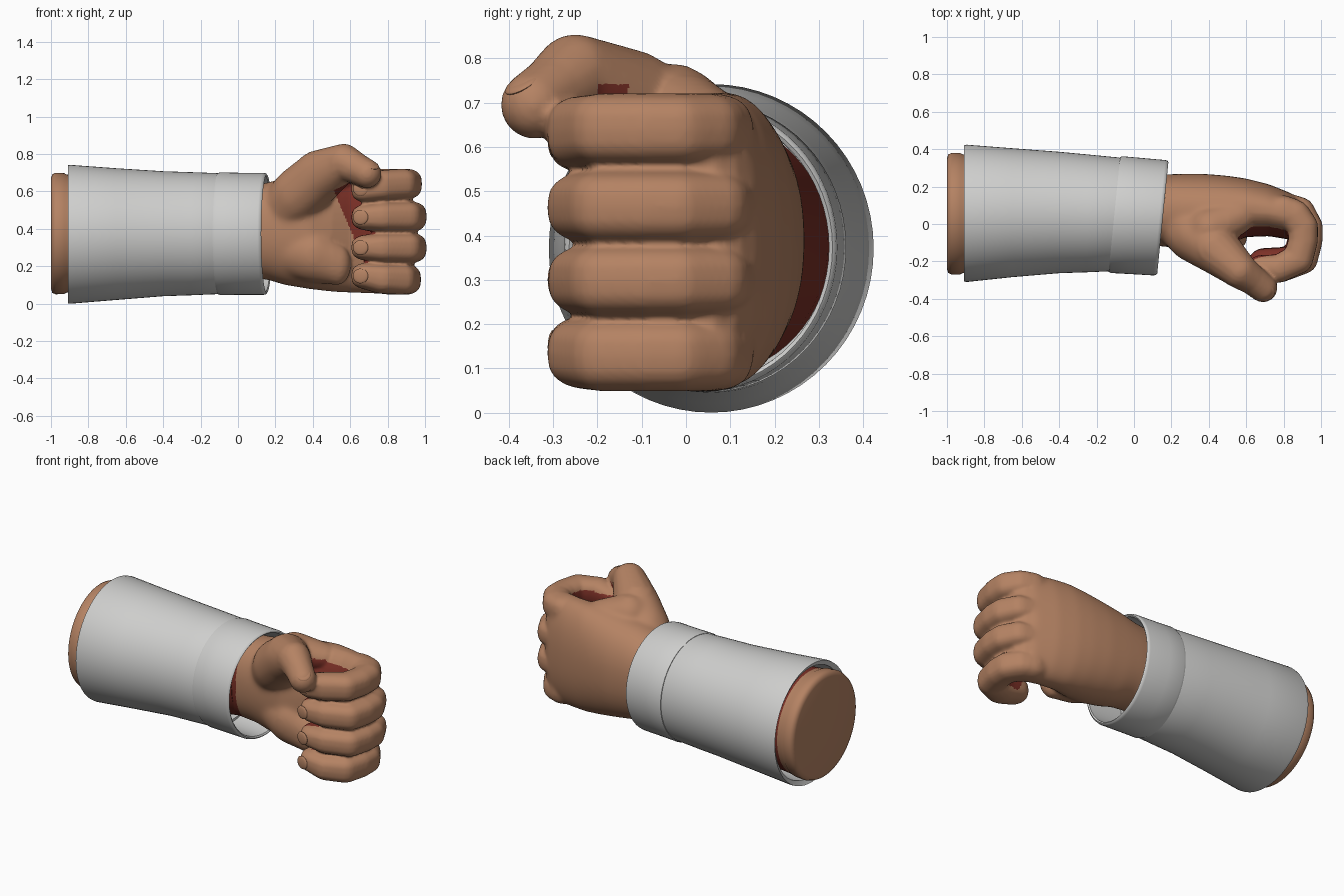
import bpy, bmesh, math
from mathutils import Vector, Matrix

if "Cube" in bpy.data.objects:
    bpy.data.objects.remove(bpy.data.objects["Cube"])


def material(name, rgb):
    m = bpy.data.materials.new(name)
    m.diffuse_color = (*rgb, 1)
    m.use_nodes = True
    m.node_tree.nodes["Principled BSDF"].inputs["Base Color"].default_value = m.diffuse_color
    return m


SKIN = material("skin", (0.46, 0.225, 0.125))
CLOTH = material("light grey cloth", (0.62, 0.62, 0.61))
RED = material("dark red inside", (0.20, 0.03, 0.02))


def make_object(name, bm, mats):
    me = bpy.data.meshes.new(name)
    bmesh.ops.recalc_face_normals(bm, faces=bm.faces)
    bm.to_mesh(me)
    bm.free()
    ob = bpy.data.objects.new(name, me)
    bpy.context.collection.objects.link(ob)
    for m in mats:
        me.materials.append(m)
    bpy.ops.object.select_all(action='DESELECT')
    ob.select_set(True)
    bpy.context.view_layer.objects.active = ob
    bpy.ops.object.shade_smooth_by_angle(angle=math.radians(50))
    return ob


def loft(bm, sections, n=64, power=2.0, tilt=0.0, closed=False):
    """Rings along x; each section is (x, ymin, ymax, zmin, zmax[, tilt])."""
    rings = []
    for s in sections:
        x, y0, y1, z0, z1 = s[:5]
        k = s[5] if len(s) > 5 else tilt
        ring = []
        for i in range(n):
            a = 2 * math.pi * i / n
            c, d = math.cos(a), math.sin(a)
            u = math.copysign(abs(c) ** (2 / power), c) * (y1 - y0) / 2
            v = math.copysign(abs(d) ** (2 / power), d) * (z1 - z0) / 2
            ring.append(bm.verts.new((x + k * u, (y0 + y1) / 2 + u, (z0 + z1) / 2 + v)))
        rings.append(ring)
    pairs = list(zip(rings, rings[1:]))
    if closed:
        pairs.append((rings[-1], rings[0]))
    else:
        bm.faces.new(rings[0])
        bm.faces.new(rings[-1])
    for a, b in pairs:
        for i in range(n):
            j = (i + 1) % n
            bm.faces.new((a[i], a[j], b[j], b[i]))


def limb(bm, pts, squared=1.0):
    """Chain of capsules; each point is (x, y, z, radius, z half height)."""
    for p, q in zip(pts, pts[1:]):
        hull = bmesh.new()
        for x, y, z, r, h in (p, q):
            for j in range(11):
                lat = math.pi * (j / 10 - 0.5) * 0.98
                s, c = math.sin(lat), math.cos(lat)
                for i in range(20):
                    a = 2 * math.pi * i / 20
                    hull.verts.new((x + r * c * math.cos(a), y + r * c * math.sin(a),
                                    z + h * math.copysign(abs(s) ** squared, s)))
        bmesh.ops.convex_hull(hull, input=hull.verts[:])
        copy = {v: bm.verts.new(v.co) for v in hull.verts if v.link_faces}
        for f in hull.faces:
            bm.faces.new([copy[v] for v in f.verts])
        hull.free()


# Forearm core inside the sleeve, red where hidden
bm = bmesh.new()
loft(bm, [(-1.0, -0.24, 0.35, 0.08, 0.67), (-0.993, -0.262, 0.372, 0.058, 0.692),
          (-0.975, -0.27, 0.38, 0.05, 0.70), (-0.93, -0.27, 0.38, 0.052, 0.698),
          (-0.915, -0.262, 0.372, 0.06, 0.69), (-0.89, -0.26, 0.37, 0.062, 0.688),
          (-0.8, -0.25, 0.36, 0.07, 0.68),
          (-0.4, -0.2, 0.32, 0.1, 0.65), (0.03, -0.11, 0.25, 0.14, 0.63)])
arm = make_object("forearm", bm, [SKIN, RED])
for f in arm.data.polygons:
    f.material_index = 1 if f.center.x > -0.89 else 0

# Sleeve: outer wall, then back along the inner wall
bm = bmesh.new()
loft(bm, [(-0.905, -0.298, 0.413, 0.008, 0.733), (-0.91, -0.306, 0.42, 0.001, 0.74),
          (-0.895, -0.31, 0.424, 0.0, 0.742), (-0.65, -0.284, 0.405, 0.02, 0.724),
          (-0.4, -0.263, 0.386, 0.04, 0.708), (-0.25, -0.258, 0.372, 0.045, 0.703),
          (-0.11, -0.253, 0.356, 0.051, 0.698, 0.08), (-0.08, -0.245, 0.35, 0.06, 0.69, 0.08),
          (-0.08, -0.22, 0.325, 0.085, 0.665, 0.08), (-0.4, -0.235, 0.36, 0.065, 0.68),
          (-0.895, -0.28, 0.396, 0.03, 0.712)], closed=True)
make_object("sleeve", bm, [CLOTH])

# Cuff band with rounded rim
bm = bmesh.new()
loft(bm, [(-0.105, -0.25, 0.35, 0.058, 0.69), (-0.105, -0.256, 0.358, 0.05, 0.699),
          (-0.092, -0.262, 0.362, 0.046, 0.702), (0.0, -0.267, 0.354, 0.047, 0.70),
          (0.135, -0.275, 0.342, 0.047, 0.70), (0.148, -0.272, 0.339, 0.05, 0.697),
          (0.154, -0.264, 0.331, 0.058, 0.689), (0.148, -0.256, 0.323, 0.066, 0.681),
          (0.0, -0.245, 0.325, 0.07, 0.675), (-0.105, -0.24, 0.33, 0.07, 0.675)],
     tilt=0.1, closed=True)
make_object("cuff", bm, [CLOTH])

# Hand: palm, thumb and curled fingers merged into one smooth skin
bm = bmesh.new()
loft(bm, [(-0.02, -0.10, 0.25, 0.14, 0.63), (0.15, -0.12, 0.265, 0.13, 0.645),
          (0.25, -0.13, 0.268, 0.10, 0.675), (0.38, -0.14, 0.268, 0.078, 0.70),
          (0.5, -0.11, 0.258, 0.064, 0.717), (0.6, -0.07, 0.243, 0.058, 0.724),
          (0.72, -0.065, 0.213, 0.054, 0.724), (0.84, -0.085, 0.165, 0.052, 0.72),
          (0.89, -0.065, 0.125, 0.055, 0.715), (0.92, -0.035, 0.075, 0.075, 0.695)],
     n=48, power=2.2)
# heel of the hand below the thumb
limb(bm, [(0.25, 0.02, 0.29, 0.13, 0.14), (0.40, -0.04, 0.26, 0.13, 0.15),
          (0.53, -0.07, 0.21, 0.075, 0.11)])
# thumb
limb(bm, [(0.22, 0.04, 0.46, 0.14, 0.15), (0.32, -0.06, 0.58, 0.145, 0.15),
          (0.43, -0.13, 0.675, 0.135, 0.145), (0.565, -0.25, 0.755, 0.096, 0.1),
          (0.63, -0.295, 0.725, 0.082, 0.084), (0.69, -0.342, 0.695, 0.077, 0.077)])
# web from thumb to index knuckle
limb(bm, [(0.41, -0.03, 0.67, 0.12, 0.118), (0.56, 0.04, 0.66, 0.09, 0.075)])
# fingers: z at knuckle, z at tip, x shift, half width, knuckle drop, tip y, tip radius
FINGERS = [(0.64, 0.615, -0.01, 0.081, 0.015, -0.238, 0.072),
           (0.465, 0.462, 0.015, 0.080, 0, -0.22, 0.09),
           (0.298, 0.300, 0.015, 0.079, 0, -0.218, 0.09),
           (0.129, 0.148, -0.015, 0.081, 0.015, -0.22, 0.09)]
for z, zt, dx, h, drop, ty, tr in FINGERS:
    limb(bm, [(0.80, 0.085 - drop, z, 0.085, h), (0.868 + dx, 0.058 - drop, z, 0.087, h),
              (0.913 + dx, -0.015, z, 0.081, h), (0.914 + dx, -0.09, z, 0.079, h),
              (0.888 + dx, -0.187, z, 0.08, h),
              (0.775, ty, z * 0.75 + zt * 0.25, tr + 0.004, h),
              (0.605 + tr, ty, zt, tr, h * 0.88)], squared=0.7)
hand = make_object("hand", bm, [SKIN, RED])
rm = hand.modifiers.new("merge", 'REMESH')
rm.mode = 'VOXEL'
rm.voxel_size = 0.009
bpy.ops.object.modifier_apply(modifier="merge")
# soften everything a little, the wrist and back of the hand a lot
group = hand.vertex_groups.new(name="soft")
group.add([v.index for v in hand.data.vertices
           if (v.co.x < 0.5 and v.co.z < 0.78) or (v.co.y > 0.06 and v.co.x < 0.86)], 1.0, 'REPLACE')
for name, times, grp in (("blend", 40, "soft"), ("soften", 6, "")):
    sm = hand.modifiers.new(name, 'SMOOTH')
    sm.factor, sm.iterations, sm.vertex_group = 0.5, times, grp
    bpy.ops.object.modifier_apply(modifier=name)

# Inside of the fist is red: faces within the hollow outlined by the finger centres
HOLLOW = [(0.48, -0.245), (0.76, -0.245), (0.885, -0.19),
          (0.925, -0.09), (0.92, -0.04), (0.86, 0.0), (0.48, 0.0)]


def in_hollow(c):
    return all((b[0] - a[0]) * (c.y - a[1]) - (b[1] - a[1]) * (c.x - a[0]) > 0
               for a, b in zip(HOLLOW, HOLLOW[1:] + HOLLOW[:1]))


for f in hand.data.polygons:
    c, n = f.center, f.normal
    outer = (c.z > 0.66 and n.z > 0.25) or (c.z < 0.1 and n.z < -0.25)
    top = 0.74 if -0.2 < c.y < -0.13 else 0.715
    fist = c.x > 0.49 + (0.66 - c.z) * 0.42 and c.z < top and not outer and in_hollow(c)
    f.material_index = 1 if fist or c.x < 0.06 else 0
    f.use_smooth = True


# Nails: thin flattened ovals on the tips
def nail(name, loc, along, normal, size):
    w = Vector(normal).normalized()
    u = (Vector(along) - Vector(along).dot(w) * w).normalized()
    v = w.cross(u)
    rot = Matrix((u, v, w)).transposed().to_4x4()
    b = bmesh.new()
    bmesh.ops.create_uvsphere(b, u_segments=24, v_segments=12, radius=1)
    b.transform(Matrix.Translation(loc) @ rot @ Matrix.Diagonal((size, size * 0.95, size * 0.25, 1)))
    make_object(name, b, [SKIN])


for i, (z, zt, *rest) in enumerate(FINGERS):
    nail(f"finger_nail_{i + 1}", (0.655, -0.298, zt), (-1, 0.25, 0), (-0.25, -1, 0), 0.042)
nail("thumb_nail", (0.712, -0.37, 0.743), (0.14, -0.10, -0.065), (0.3, -0.45, 0.85), 0.045)
